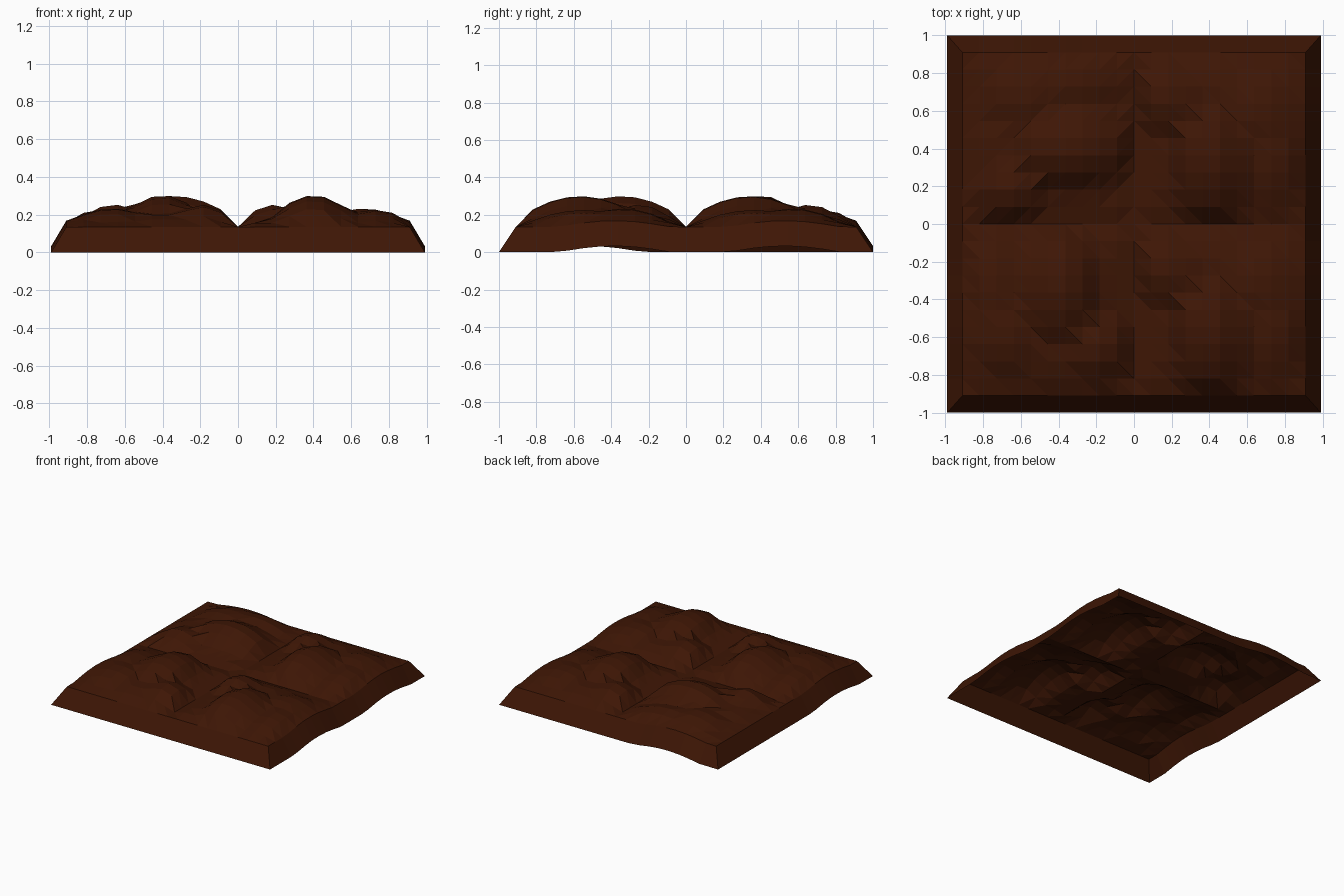
import bpy, bmesh, math
from mathutils import Matrix, Vector

if "Cube" in bpy.data.objects:
    bpy.data.objects.remove(bpy.data.objects["Cube"])

N = 10               # cells per tile side
S = 0.91             # tile size
RIM = 0.135          # height of the tile border above its skirt

# mounds in cell units: centre u, v, radius u, v, height
MOUNDS = [
    (4.4, 3.8, 2.9, 4.3, 0.167),   # main hill
    (2.1, 7.2, 2.2, 2.5, 0.118),   # small steep knoll
    (7.3, 6.3, 3.0, 3.2, 0.098),   # right shoulder
    (8.0, 4.0, 2.4, 3.8, 0.090),   # right slope
    (4.5, 7.5, 3.5, 2.4, 0.068),   # back saddle
]


def height(u, v):
    edge = min(u, v, N - u, N - v)
    h = 0.022 * min(edge, 2)
    if edge > 0:
        for cu, cv, ru, rv, top in MOUNDS:
            d = ((u - cu) / ru) ** 2 + ((v - cv) / rv) ** 2
            h = max(h, top * (1 - d))
    if u == N and abs(v - 5.8) < 3.3:   # the outer side of each tile swells slightly
        h += 0.033 * math.cos((v - 5.8) / 3.3 * math.pi / 2)
    return RIM + h


def add_tile(bm, angle, corner):
    # one hilly tile, turned about its centre and moved to its quadrant
    m = (Matrix.Translation(Vector((corner[0] + S / 2, corner[1] + S / 2, 0)))
         @ Matrix.Rotation(math.radians(angle), 4, 'Z'))
    g = [[bm.verts.new(m @ Vector((u * S / N - S / 2, v * S / N - S / 2, height(u, v))))
          for v in range(N + 1)] for u in range(N + 1)]
    for u in range(N):
        for v in range(N):
            a, b, c, d = g[u][v], g[u + 1][v], g[u + 1][v + 1], g[u][v + 1]
            bm.faces.new((a, b, d))
            bm.faces.new((b, c, d))


bm = bmesh.new()
for angle, corner in ((0, (0, 0)), (0, (0, -S)), (180, (-S, -S)), (90, (-S, 0))):
    add_tile(bm, angle, corner)
bmesh.ops.remove_doubles(bm, verts=bm.verts, dist=0.001)

# sloping skirt around the outside, open underneath
rim = [e for e in bm.edges if e.is_boundary]
ext = bmesh.ops.extrude_edge_only(bm, edges=rim)
for v in [x for x in ext['geom'] if isinstance(x, bmesh.types.BMVert)]:
    if abs(v.co.x) > S - 0.01:
        v.co.x = math.copysign(0.99, v.co.x)
    if abs(v.co.y) > S - 0.01:
        v.co.y = math.copysign(1.0, v.co.y)
    v.co.z -= RIM
bmesh.ops.recalc_face_normals(bm, faces=bm.faces)
if sum(f.normal.z for f in bm.faces) < 0:
    bmesh.ops.reverse_faces(bm, faces=bm.faces)

me = bpy.data.meshes.new("dirt_ground")
bm.to_mesh(me)
bm.free()
mat = bpy.data.materials.new("dark_soil")
mat.diffuse_color = (0.048, 0.008, 0.0015, 1)
mat.use_nodes = True
mat.node_tree.nodes["Principled BSDF"].inputs["Base Color"].default_value = mat.diffuse_color
me.materials.append(mat)
bpy.context.collection.objects.link(bpy.data.objects.new("dirt_ground", me))
